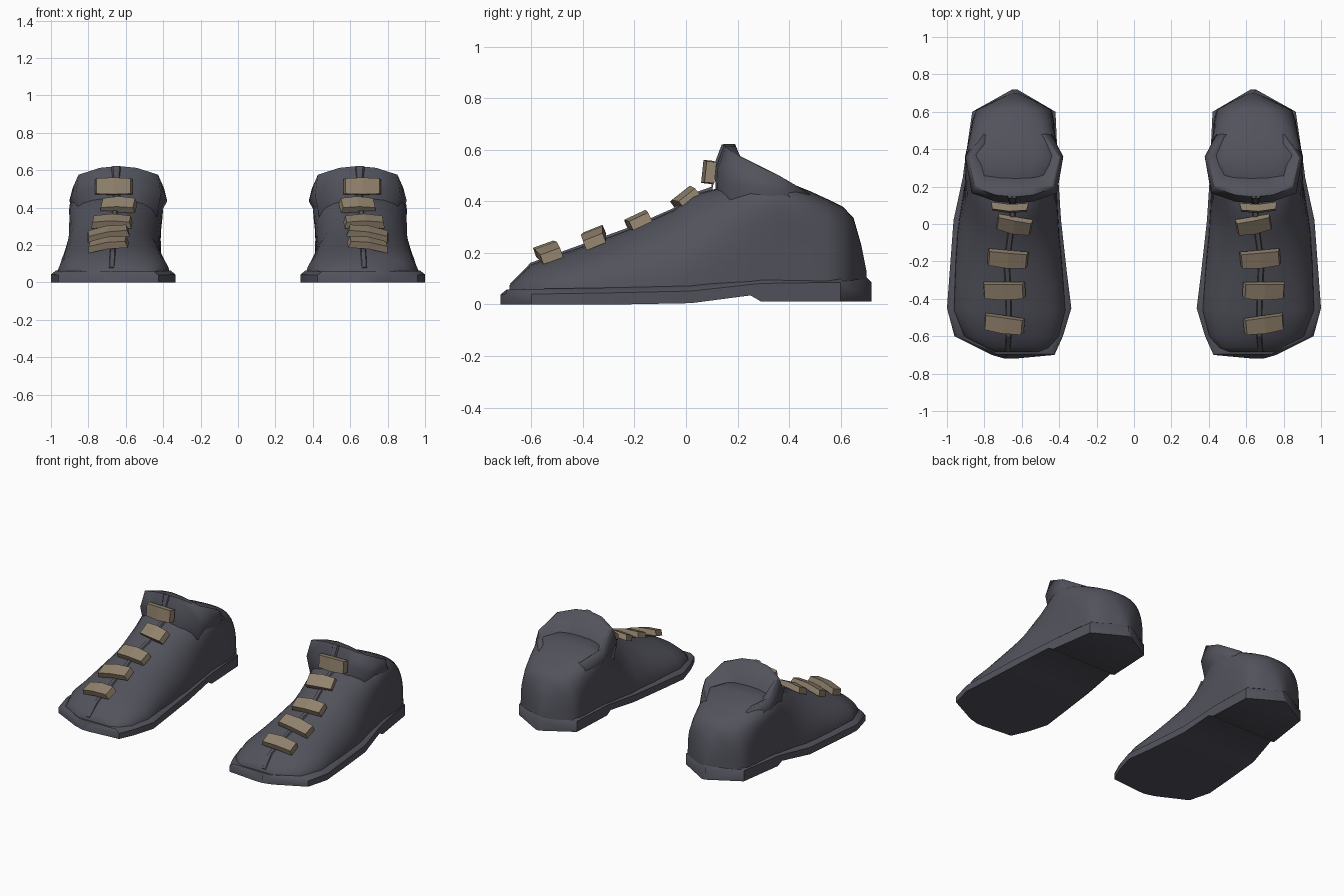
import bpy, bmesh, math
from mathutils import Matrix, Vector, Euler

if "Cube" in bpy.data.objects:
    bpy.data.objects.remove(bpy.data.objects["Cube"])


def material(name, rgb):
    m = bpy.data.materials.new(name)
    m.diffuse_color = (*rgb, 1)
    m.use_nodes = True
    m.node_tree.nodes["Principled BSDF"].inputs["Base Color"].default_value = m.diffuse_color
    return m


LEATHER = material("charcoal leather", (0.085, 0.085, 0.108))
LACE = material("tan lace", (0.285, 0.225, 0.155))


def finish(name, bm, mat, angle):
    """Turn a bmesh into an object mirrored to make the pair."""
    bmesh.ops.recalc_face_normals(bm, faces=bm.faces)
    me = bpy.data.meshes.new(name)
    bm.to_mesh(me)
    bm.free()
    me.materials.append(mat)
    ob = bpy.data.objects.new(name, me)
    bpy.context.collection.objects.link(ob)
    mod = ob.modifiers.new("pair", 'MIRROR')
    mod.use_mirror_merge = False
    bpy.ops.object.select_all(action='DESELECT')
    ob.select_set(True)
    bpy.context.view_layer.objects.active = ob
    if angle:
        bpy.ops.object.shade_smooth_by_angle(angle=math.radians(angle))
    return ob


def loft(rings):
    """Skin closed rings of equal length and cap both ends."""
    bm = bmesh.new()
    rows = [[bm.verts.new(p) for p in r] for r in rings]
    n = len(rows[0])
    for a, b in zip(rows, rows[1:]):
        for i in range(n):
            j = (i + 1) % n
            bm.faces.new((a[i], a[j], b[j], b[i]))
    bm.faces.new(rows[0])
    bm.faces.new(rows[-1])
    return bm


def interp(table, y):
    for (y0, a), (y1, b) in zip(table, table[1:]):
        if y <= y1:
            return a + (b - a) * max(0, (y - y0) / (y1 - y0))
    return table[-1][1]


# Sole: bevelled top edge, low heel step underneath
SOLE_TOP = [(-0.72, 0.058), (0, 0.07), (0.35, 0.108), (0.72, 0.105)]
rings = []
for y, xl, xr, zb in [(-0.72, 0.64, 0.69, 0), (-0.70, 0.425, 0.76, 0),
                      (-0.60, 0.38, 0.96, 0), (-0.45, 0.335, 1.0, 0),
                      (-0.25, 0.36, 0.985, 0), (0.02, 0.39, 0.965, 0.005),
                      (0.25, 0.405, 0.915, 0.035), (0.29, 0.405, 0.91, 0.012),
                      (0.60, 0.42, 0.865, 0.012), (0.72, 0.625, 0.65, 0.012)]:
    zt = interp(SOLE_TOP, y)
    b = min(0.025, (xr - xl) * 0.3)
    yt = max(-0.695, min(0.70, y))
    rings.append([(xl, y, zb), (xl, y, zt - 0.02), (xl + b, yt, zt),
                  (xr - b, yt, zt), (xr, y, zt - 0.02), (xr, y, zb)])
finish("sole", loft(rings), LEATHER, 42)

# Upper: arched sections from toe to heel (y, left, right, top, squareness)
SECTIONS = [(-0.685, 0.50, 0.76, 0.075, 1), (-0.66, 0.45, 0.80, 0.10, 1),
            (-0.60, 0.40, 0.91, 0.155, 1), (-0.46, 0.365, 0.965, 0.205, 1),
            (-0.33, 0.375, 0.96, 0.25, 1), (-0.20, 0.385, 0.955, 0.30, 1),
            (-0.05, 0.40, 0.945, 0.365, 1), (0.03, 0.405, 0.935, 0.425, 0.95),
            (0.12, 0.41, 0.92, 0.45, 0.85), (0.25, 0.415, 0.90, 0.485, 0.7),
            (0.36, 0.42, 0.885, 0.488, 0.62), (0.48, 0.423, 0.875, 0.44, 0.62),
            (0.55, 0.427, 0.865, 0.408, 0.62), (0.61, 0.44, 0.845, 0.378, 0.66),
            (0.65, 0.51, 0.765, 0.335, 0.75), (0.68, 0.57, 0.70, 0.23, 0.9),
            (0.70, 0.62, 0.65, 0.13, 1)]
FLARE = [(0.03, 0), (0.12, 0.2), (0.25, 0.5), (0.36, 0.62), (0.48, 0.35), (0.61, 0.05)]
N = 20
rings = []
for y, xl, xr, zt, p in SECTIONS:
    zb = interp(SOLE_TOP, y) - 0.015
    ring = []
    for i in range(N + 1):
        a = math.pi * i / N
        c, s = math.cos(a), max(0, math.sin(a))
        h = s ** p
        half = (xr - xl) / 2 * (1 + interp(FLARE, y) * h ** 3)
        x = (xl + xr) / 2 - half * math.copysign(abs(c) ** p, c)
        ring.append((x, y, zb + (zt - zb) * h))
    rings.append(ring)
finish("upper", loft(rings), LEATHER, 70)

# Collar: raised front rim that melts into the flared sides of the upper
CX = 0.64
STATIONS = [  # widths, (y, z) of lower, middle and upper edges, rim thickness
    (0.00, 0, 0, 0.115, 0.42, 0.112, 0.53, 0.145, 0.622, 0.15),
    (0.10, 0.10, 0.10, 0.125, 0.40, 0.12, 0.52, 0.155, 0.612, 0.13),
    (0.205, 0.228, 0.213, 0.175, 0.34, 0.165, 0.47, 0.195, 0.575, 0.06),
    (0.205, 0.262, 0.245, 0.33, 0.33, 0.36, 0.435, 0.355, 0.502, 0.03),
    (0.18, 0.20, 0.16, 0.47, 0.33, 0.48, 0.385, 0.48, 0.43, 0.02)]


def collar_ring(st, side):
    w, yz = st[:3], st[3:9]
    pts = [Vector((CX + side * w[k], yz[2 * k], yz[2 * k + 1])) for k in range(3)]
    back = Vector((CX, 0.45, 0))
    inner = pts[2].copy()
    inner.xy = pts[2].xy.lerp(back.xy, st[9])
    floor = inner.copy()
    floor.xy = inner.xy.lerp(back.xy, 0.3)
    floor.z = 0.42
    return pts + [inner, floor]


rings = [collar_ring(s, -1) for s in reversed(STATIONS[1:])]
rings += [collar_ring(s, 1) for s in STATIONS]
finish("collar", loft(rings), LEATHER, 70)

# Tongue seam: narrow ridge running under the laces and up the collar
PATH = [(0.675, -0.68, 0.075), (0.67, -0.60, 0.156), (0.67, -0.46, 0.206),
        (0.68, -0.20, 0.30), (0.66, -0.05, 0.366), (0.65, 0.03, 0.426),
        (0.65, 0.10, 0.45), (0.65, 0.112, 0.53), (0.65, 0.145, 0.618)]
rings = []
for i, (x, y, z) in enumerate(PATH):
    up = Vector((0, -0.006, 0.004)) if i > 6 else Vector((0, -0.002, 0.006))
    c = Vector((x, y, z))
    w = Vector((0.018 if i < 8 else 0.03, 0, 0))
    rings.append([c - w - up, c - w * 0.6 + up, c + w * 0.6 + up, c + w - up])
finish("tongue_seam", loft(rings), LEATHER, 0)

# Laces: chunky tapered bars stepping up the instep
for i, (x, y, z, length, pitch, roll, yaw) in enumerate([
        (0.695, -0.535, 0.202, 0.215, 20, 8, 8),
        (0.695, -0.355, 0.26, 0.225, 22, 9, 0),
        (0.675, -0.185, 0.322, 0.215, 25, 0, 5),
        (0.64, -0.002, 0.41, 0.19, 38, 0, 11),
        (0.665, 0.092, 0.513, 0.20, 84, 0, 2)]):
    bm = bmesh.new()
    bmesh.ops.create_cube(bm, size=1)
    for v in bm.verts:
        taper = 0.92 if v.co.z > 0 else 1.0
        v.co = Vector((v.co.x * length * taper, v.co.y * 0.082, v.co.z * 0.038))
    # crown each bar slightly in the middle
    cross = [e for e in bm.edges if abs(e.verts[0].co.x - e.verts[1].co.x) > 0.1]
    bmesh.ops.subdivide_edges(bm, edges=cross, cuts=1)
    for v in bm.verts:
        if abs(v.co.x) < 0.01:
            v.co.z += 0.01
            v.co.y *= 1.1
    rot = Euler((math.radians(pitch), math.radians(roll),
                 math.radians(yaw))).to_matrix().to_4x4()
    bm.transform(Matrix.Translation((x, y, z)) @ rot)
    finish(f"lace_{i + 1}", bm, LACE, 0)
